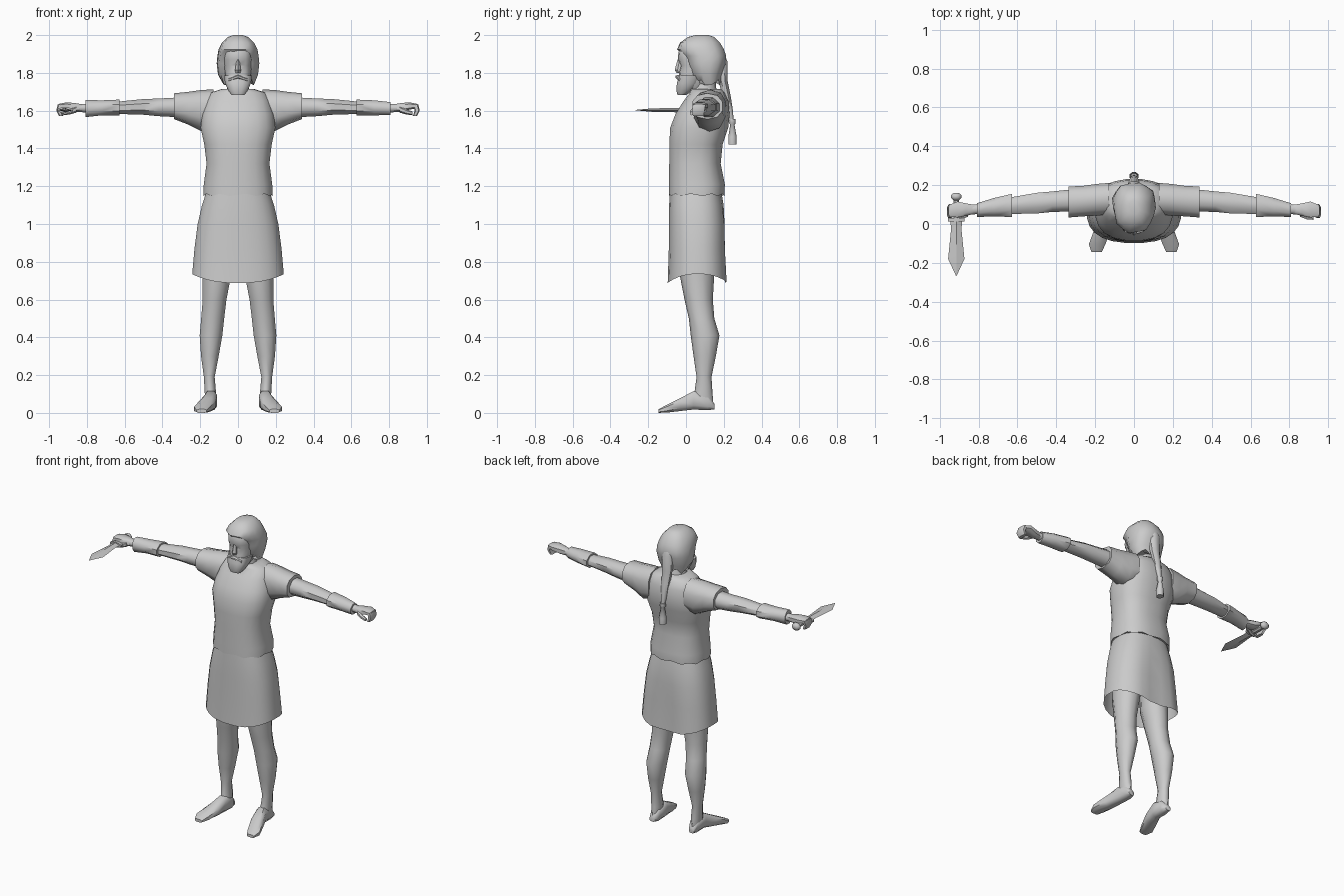
import bpy, bmesh, math
from mathutils import Vector

grey = bpy.data.materials.new("plain grey")
grey.diffuse_color = (0.6, 0.6, 0.6, 1)


def finish(bm, name, angle=50):
    bmesh.ops.recalc_face_normals(bm, faces=bm.faces)
    mesh = bpy.data.meshes.new(name)
    bm.to_mesh(mesh)
    bm.free()
    mesh.materials.append(grey)
    ob = bpy.data.objects.new(name, mesh)
    bpy.context.collection.objects.link(ob)
    bpy.ops.object.select_all(action='DESELECT')
    ob.select_set(True)
    bpy.context.view_layer.objects.active = ob
    bpy.ops.object.shade_smooth_by_angle(angle=math.radians(angle))
    return ob


def loft(name, axis, rings, sides=10, side=1, power=1.0, caps=True, shape=None, angle=50):
    """Skin of rings (t, u0, u1, v0, v1): t runs along the axis, u and v are extents."""
    bm = bmesh.new()
    loops = []
    for i, (t, u0, u1, v0, v1) in enumerate(rings):
        loop = []
        for k in range(sides):
            a = math.tau * (k + 0.5) / sides
            c, s = math.cos(a), math.sin(a)
            c = math.copysign(abs(c) ** power, c)
            s = math.copysign(abs(s) ** power, s)
            u, v = (u0 + u1 + (u1 - u0) * c) / 2, (v0 + v1 + (v1 - v0) * s) / 2
            p = Vector({'z': (u, v, t), 'x': (t, u, v), 'y': (u, t, v)}[axis])
            if shape:
                p = shape(p, i, k, a)
            loop.append(bm.verts.new((p.x * side, p.y, p.z)))
        loops.append(loop)
    for a, b in zip(loops, loops[1:]):
        for k in range(sides):
            j = (k + 1) % sides
            bm.faces.new((a[k], a[j], b[j], b[k]))
    if caps:
        bm.faces.new(loops[0])
        bm.faces.new(loops[-1])
    return finish(bm, name, angle)


# Tunic body with a scalloped lower edge
def scallop(p, i, k, a):
    if i == 0:
        p.z += 0.012 * (k % 2)
    return p


loft("tunic", 'z', [
    (1.148, -.185, .185, -.092, .205), (1.21, -.183, .183, -.092, .207),
    (1.32, -.168, .168, -.09, .185), (1.42, -.18, .18, -.09, .195),
    (1.51, -.20, .20, -.085, .225), (1.58, -.192, .192, -.058, .232),
    (1.65, -.172, .172, -.015, .225), (1.695, -.15, .15, .02, .205),
    (1.715, -.085, .085, .02, .185)], 20, power=.8, shape=scallop)


# Skirt: hem dips at front and back, cloth falls in soft folds
def folds(p, i, k, a):
    if i >= 2:
        if p.y > .06:
            p.y -= .035 * (i - 1) / 3 * max(0, 1 - abs(p.x) / .1)
    if i == 4:
        p.z -= .048 * abs(math.sin(a)) ** 2
    return p


loft("skirt", 'z', [
    (1.16, -.172, .172, -.088, .19), (1.10, -.192, .192, -.09, .2),
    (1.0, -.215, .215, -.092, .212), (.87, -.232, .232, -.092, .215),
    (.735, -.244, .244, -.098, .225)], 24, power=.8, caps=False, shape=folds, angle=80)

for side, label in ((1, "left"), (-1, "right")):
    # Leg and turned-out foot
    loft(label + "_leg", 'z', [
        (.95, .02, .19, -.05, .17), (.74, .03, .192, -.035, .15),
        (.60, .058, .19, -.008, .142), (.50, .07, .198, .015, .15),
        (.41, .08, .206, .025, .177), (.30, .1, .198, .04, .158),
        (.19, .122, .182, .056, .135), (.11, .115, .178, .045, .14),
        (.05, .12, .172, .03, .145)], 10, side)
    loft(label + "_foot", 'y', [
        (.15, .125, .165, .018, .05), (.115, .11, .176, .012, .1),
        (.04, .108, .18, .015, .118), (-.03, .118, .208, .008, .08),
        (-.105, .145, .235, 0, .042), (-.145, .165, .22, 0, .02)], 8, side, .7)
    # Sleeve, arm and flared forearm cuff
    loft(label + "_sleeve", 'x', [
        (.13, .045, .215, 1.51, 1.712), (.19, .04, .21, 1.49, 1.71),
        (.26, .036, .2, 1.525, 1.70), (.338, .03, .196, 1.555, 1.692)],
        10, side, .85)
    loft(label + "_arm", 'x', [
        (.30, .06, .185, 1.56, 1.675), (.42, .058, .172, 1.567, 1.668),
        (.50, .05, .165, 1.575, 1.665), (.64, .048, .14, 1.58, 1.65),
        (.80, .05, .105, 1.588, 1.638), (.85, .045, .1, 1.592, 1.636)], 8, side)
    wide = .012 if side < 0 else 0
    loft(label + "_cuff", 'x', [
        (.628, .032, .16, 1.57, 1.662), (.72, .034, .138, 1.572, 1.658),
        (.808, .034, .11, 1.574 - wide, 1.648 + wide)], 8, side)
    # Hand with fingers curled downward and a thumb
    loft(label + "_palm", 'x', [
        (.82, .052, .1, 1.592, 1.634), (.865, .04, .108, 1.592, 1.642),
        (.91, .032, .118, 1.605, 1.645), (.95, .035, .1, 1.612, 1.636)], 8, side, .7)
    loft(label + "_fingers", 'z', [
        (1.632, .925, .955, .035, .105), (1.60, .935, .963, .03, .1),
        (1.572, .925, .948, .035, .095)], 8, side, .6)
    loft(label + "_thumb", 'x', [
        (.855, .035, .07, 1.59, 1.625), (.89, .022, .05, 1.58, 1.608),
        (.925, .02, .042, 1.575, 1.595)], 6, side)

# Neck and head
loft("neck", 'z', [(1.67, -.085, .085, .015, .18), (1.72, -.06, .06, .03, .16),
                   (1.80, -.06, .06, .03, .15)], 10)
loft("face", 'z', [
    (1.70, -.035, .035, -.03, .08), (1.74, -.06, .06, -.037, .12),
    (1.80, -.07, .07, -.038, .15), (1.84, -.074, .074, -.028, .16),
    (1.87, -.076, .076, -.043, .16), (1.91, -.074, .074, -.04, .15),
    (1.95, -.055, .055, -.025, .14)], 14, power=.75, angle=35)
loft("nose", 'z', [(1.80, -.016, .016, -.05, 0), (1.815, -.018, .018, -.06, 0),
                   (1.87, -.008, .008, -.045, 0)], 6, angle=30)
loft("beard", 'z', [
    (1.682, -.035, .035, -.045, .0), (1.705, -.052, .052, -.052, .035),
    (1.745, -.07, .07, -.05, .075), (1.785, -.077, .077, -.037, .09)], 12, power=.75)
loft("moustache", 'x', [(-.05, -.04, -.02, 1.755, 1.77), (0, -.058, -.02, 1.77, 1.79),
                        (.05, -.04, -.02, 1.755, 1.77)], 6)


# Hair cap in wavy locks, ears covered
def locks(p, i, k, a):
    if 0 < i < 6:
        f = 1 + (.025 if k % 2 else -.025)
        p.x *= f
        p.y = .1 + (p.y - .1) * f
    if i == 0:
        p.z += .015 * (k % 3) - .01
    return p


loft("hair", 'z', [
    (1.745, -.085, .085, .055, .18), (1.79, -.105, .105, .025, .19),
    (1.85, -.112, .112, .005, .21), (1.89, -.108, .108, -.012, .212),
    (1.925, -.102, .102, -.045, .2), (1.96, -.085, .085, -.03, .18),
    (1.99, -.055, .055, .01, .15), (2.0, -.025, .025, .05, .12)],
    16, power=.85, shape=locks)

# Braid and tassel hanging down the back
loft("braid", 'z', [
    (1.90, -.03, .03, .15, .205), (1.86, -.04, .04, .16, .222),
    (1.76, -.034, .034, .17, .222), (1.68, -.028, .028, .19, .238),
    (1.60, -.02, .02, .215, .25), (1.545, -.012, .012, .233, .253)], 8)
loft("tassel", 'z', [
    (1.555, -.018, .018, .228, .262), (1.535, -.02, .02, .226, .265),
    (1.525, -.012, .012, .233, .258), (1.46, -.025, .025, .222, .27),
    (1.42, -.024, .024, .222, .27)], 8)

# Dagger: leaf blade, guard, grip, pommel
X, Z = -.915, 1.603


def dagger_part(name, sections, sides, angle=30):
    loft(name, 'y', [(y, X - w, X + w, Z - h, Z + h) for y, w, h in sections], sides, angle=angle)


def diamond(p, i, k, a):
    # Quarter turn of the square section puts edges on the blade's rim
    w, h = ((.03, .012), (.027, .012), (.042, .009), (.001, .001))[i]
    b = a - math.pi / 4
    return Vector((X + w * math.cos(b), p.y, Z + h * math.sin(b)))


loft("blade", 'y', [(y, 0, 0, 0, 0) for y in (.02, -.03, -.18, -.268)], 4, shape=diamond, angle=20)
dagger_part("guard", [(.03, .045, .016), (.012, .045, .016)], 8)
dagger_part("grip", [(.03, .016, .014), (.08, .019, .016), (.135, .014, .013)], 8)
dagger_part("pommel", [(.122, .016, .015), (.135, .03, .026), (.15, .028, .024),
                       (.16, .014, .012)], 8, 60)
